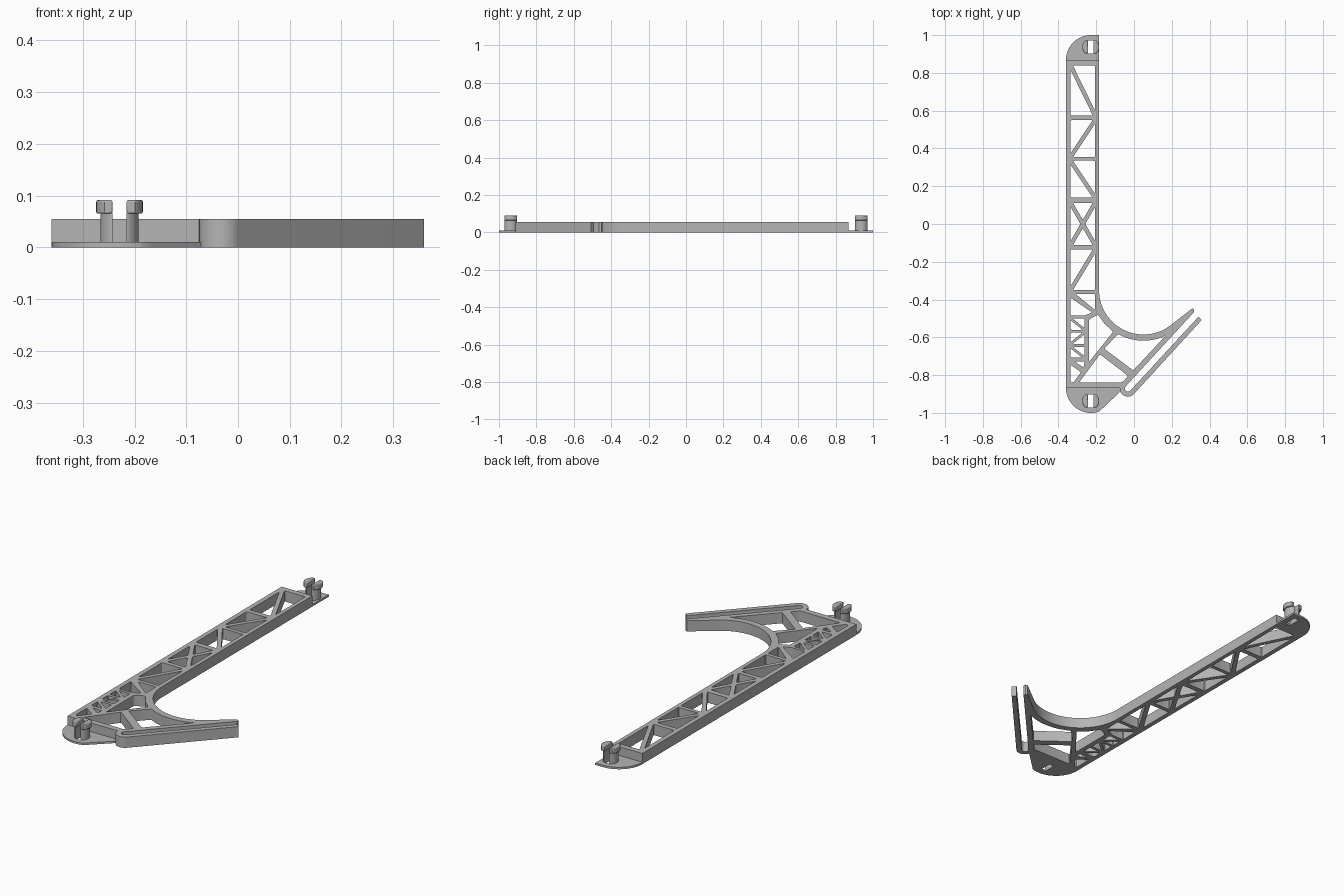
import bpy, bmesh
from math import sin, cos, asin, radians, hypot, pi
from mathutils import Vector

cube = bpy.data.objects.get("Cube")
if cube:
    bpy.data.objects.remove(cube, do_unlink=True)

grey = bpy.data.materials.new("plain grey")
grey.use_nodes = True
grey.diffuse_color = (0.46, 0.46, 0.46, 1)
grey.node_tree.nodes["Principled BSDF"].inputs["Base Color"].default_value = grey.diffuse_color


def arc(cx, cy, r, a0, a1, n=24):
    """Points on a circle between two angles in degrees."""
    angles = [radians(a0 + (a1 - a0) * i / n) for i in range(n + 1)]
    return [(cx + r * cos(a), cy + r * sin(a)) for a in angles]


def rounded(points, r=0.008, n=3):
    """Polygon with softened corners."""
    pts, out = [Vector(p) for p in points], []
    for i, p in enumerate(pts):
        ends = []
        for q in (pts[i - 1], pts[(i + 1) % len(pts)]):
            d = q - p
            ends.append(p + d.normalized() * min(r, d.length * 0.4))
        for k in range(n + 1):
            t = k / n
            out.append(ends[0] * (1 - t) ** 2 + p * 2 * t * (1 - t) + ends[1] * t * t)
    return out


def slab(name, outline, holes, z0, z1):
    """Flat plate with windows, extruded from z0 to z1."""
    curve = bpy.data.curves.new(name, "CURVE")
    curve.dimensions, curve.fill_mode = "2D", "BOTH"
    curve.extrude = (z1 - z0) / 2
    for loop in [outline] + holes:
        spline = curve.splines.new("POLY")
        spline.points.add(len(loop) - 1)
        for point, co in zip(spline.points, loop):
            point.co = (co[0], co[1], 0, 1)
        spline.use_cyclic_u = True
    temp = bpy.data.objects.new(name + " outline", curve)
    bpy.context.collection.objects.link(temp)
    graph = bpy.context.evaluated_depsgraph_get()
    mesh = bpy.data.meshes.new_from_object(temp.evaluated_get(graph))
    bpy.data.objects.remove(temp, do_unlink=True)
    bm = bmesh.new()
    bm.from_mesh(mesh)
    bmesh.ops.remove_doubles(bm, verts=bm.verts, dist=0.00005)
    bmesh.ops.recalc_face_normals(bm, faces=bm.faces)
    bmesh.ops.translate(bm, verts=bm.verts, vec=(0, 0, (z0 + z1) / 2))
    bm.to_mesh(mesh)
    bm.free()
    mesh.materials.clear()
    mesh.materials.append(grey)
    mesh.shade_smooth()
    mesh.set_sharp_from_angle(angle=radians(30))
    obj = bpy.data.objects.new(name, mesh)
    bpy.context.collection.objects.link(obj)
    return obj


LEFT, RIGHT, END = -0.36, -0.185, 0.868
IN_L, IN_R, RAIL = -0.336, -0.206, -0.262
HEIGHT, PAD = 0.055, 0.01
windows = []


def panel(x0, x1, y0, y1, falling, w=0.011):
    """Two triangular windows either side of a diagonal brace."""
    length = hypot(x1 - x0, y1 - y0)
    sx, sy = w * length / (y1 - y0), w * length / (x1 - x0)
    for tri in ([(x0 + sx, y1), (x1, y1), (x1, y0 + sy)],
                [(x0, y1 - sy), (x0, y0), (x1 - sx, y0)]):
        if not falling:
            tri = [(x0 + x1 - x, y) for x, y in tri]
        windows.append(rounded(tri))


# Truss windows of the long beam
for low, high, falling in ((0.575, 0.84, True), (0.355, 0.55, False),
                           (0.14, 0.335, True), (-0.35, -0.135, False)):
    panel(IN_L, IN_R, low, high, falling)
for low, high, falling in ((-0.56, -0.5, True), (-0.635, -0.575, False),
                           (-0.708, -0.65, True)):
    panel(IN_L, RAIL, low, high, falling, 0.007)

# Crossed braces in the middle of the beam
mid, half, top = (IN_L + IN_R) / 2, (IN_R - IN_L) / 2, 0.112
diag = 0.011 * hypot(half, top)
sx, sy = diag / top, diag / half
for s in (-1, 1):
    windows.append(rounded([(mid - half + sx, s * top), (mid + half - sx, s * top), (mid, s * sy)]))
    windows.append(rounded([(mid + s * half, sy - top), (mid + s * half, top - sy), (mid + s * sx, 0)]))

# Windows where the bracket meets the beam
BX, BY, BEND = 0.05, -0.35, 0.235
for shape in (
    [(-0.31, -0.37), (IN_R, -0.37), (IN_R, -0.455)],
    [(IN_L, -0.39), (IN_L, -0.485), (RAIL, -0.485), (-0.222, -0.468)],
    [(-0.315, -0.728), (RAIL, -0.728), (-0.266, -0.76)],
    [(IN_L, -0.745), (IN_L, -0.838), (-0.32, -0.838), (-0.28, -0.785)],
    [(-0.238, -0.505), (-0.19, -0.48), (-0.155, -0.53), (-0.11, -0.57), (-0.238, -0.73)],
    [(-0.18, -0.69), (-0.03, -0.805), (-0.062, -0.838), (-0.29, -0.838)],
    arc(BX, BY, 0.268, 240, 296, 10) + [(-0.004, -0.775), (-0.158, -0.66)],
):
    windows.append(rounded(shape))

# Outline with the U-shaped clip, two fingers and the curved inside corner
UX, UY, OUTER, INNER, REACH = -0.032, -0.871, 0.043, 0.0165, 0.532
TURN = 47.4
dx, dy = REACH * cos(radians(TURN)), REACH * sin(radians(TURN))
side = TURN - 90
tip = UX + dx, UY + dy


def across(r):
    a = radians(side)
    return tip[0] + r * cos(a), tip[1] + r * sin(a)


outline = [(LEFT, END), (LEFT, -END), (UX - OUTER, -END)]
outline += arc(UX, UY, OUTER, 180, 360 + side)
outline += rounded([across(OUTER), across(INNER)], 0.001, 1)
outline += arc(UX, UY, INNER, 360 + side, 180 + side)
outline += [across(-INNER), (0.319, -0.465), (0.318, -0.452), (0.308, -0.447)]
outline += arc(BX, BY, BEND, -50, -180, 40) + [(RIGHT, END)]
slab("truss_frame", outline, windows, 0, HEIGHT)

# Thin end pads with a slot under each split pin
PIN_X, GAP, FLAT = -0.229, 0.0135, 0.034
PAD_R = 1 - END


def end_pad(name, outline, pin_y):
    slot = [(PIN_X + x, pin_y + y) for x, y in
            ((-GAP, -FLAT), (GAP, -FLAT), (GAP, FLAT), (-GAP, FLAT))]
    slab(name, outline, [slot], 0, PAD)


end_pad("back_pad", [(RIGHT, END)] + [(RIGHT, 1)]
        + arc(LEFT + PAD_R, END, PAD_R, 90, 180), 0.937)
end_pad("front_pad", arc(LEFT + PAD_R, -END, PAD_R, 180, 290)
        + [(-0.165, -0.975), (-0.07, -0.885), (-0.07, -END)], -0.937)


# Split snap pins: two stems with wider heads
def pin_half(name, y, s, r, z0, z1):
    a = asin(FLAT / r) * 180 / pi
    shape = [(GAP, -FLAT)] + arc(0, 0, r, -a, a, 12) + [(GAP, FLAT)]
    return slab(name, [(PIN_X + s * px, y + py) for px, py in shape], [], z0, z1)


for end, y in (("front", -0.937), ("back", 0.937)):
    for label, s in (("right", -1), ("left", 1)):
        pin_half(f"{end}_pin_stem_{label}", y, s, 0.037, PAD, 0.066)
        head = pin_half(f"{end}_pin_head_{label}", y, s, 0.045, 0.065, 0.091)
        bevel = head.modifiers.new("soft edges", "BEVEL")
        bevel.width, bevel.segments = 0.004, 2
        bevel.limit_method, bevel.angle_limit = "ANGLE", radians(60)
